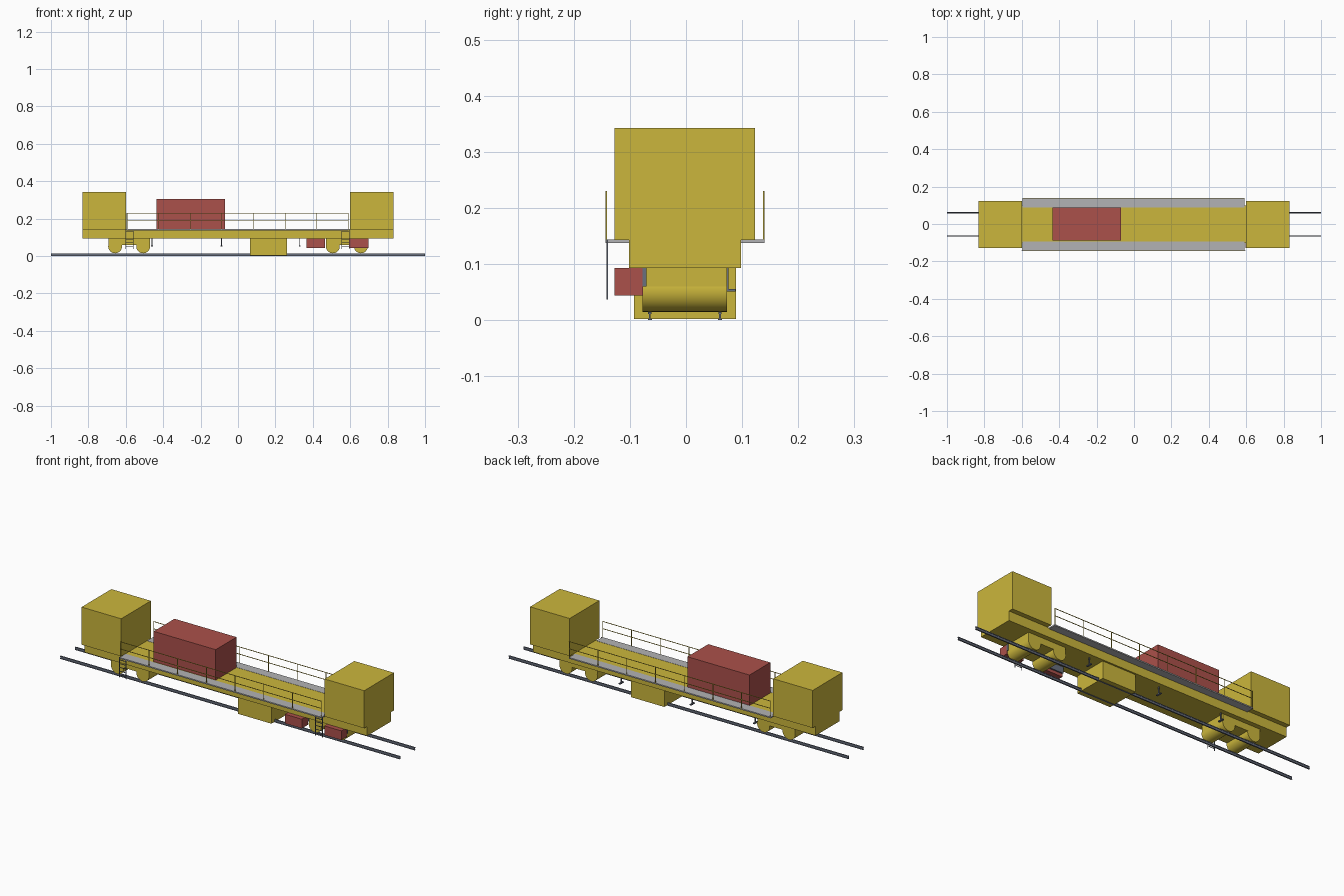
import bpy, math

if "Cube" in bpy.data.objects:
    bpy.data.objects.remove(bpy.data.objects["Cube"])

CY = -0.002  # lateral centre of the vehicle


def material(name, rgb):
    m = bpy.data.materials.new(name)
    m.diffuse_color = (*rgb, 1)
    m.use_nodes = True
    m.node_tree.nodes["Principled BSDF"].inputs["Base Color"].default_value = m.diffuse_color
    return m


YELLOW = material("yellow paint", (0.60, 0.47, 0.045))
RED = material("red paint", (0.41, 0.082, 0.07))
GREY = material("light grey grating", (0.45, 0.45, 0.46))
STEEL = material("blue grey steel", (0.14, 0.16, 0.21))


def box(name, x, y, z, mat):
    """Box from (min, max) pairs."""
    bpy.ops.mesh.primitive_cube_add(size=1, location=[(a + b) / 2 for a, b in (x, y, z)])
    o = bpy.context.object
    o.name = name
    o.scale = [b - a for a, b in (x, y, z)]
    bpy.ops.object.transform_apply(location=False, rotation=False)
    o.data.materials.append(mat)
    return o


def cylinder_y(name, x, z, r, y, mat):
    """Cylinder lying across the vehicle."""
    bpy.ops.mesh.primitive_cylinder_add(vertices=32, radius=r, depth=y[1] - y[0],
                                        location=(x, (y[0] + y[1]) / 2, z),
                                        rotation=(math.pi / 2, 0, 0))
    o = bpy.context.object
    o.name = name
    o.data.materials.append(mat)
    bpy.ops.object.shade_smooth_by_angle()


def span(c, half):
    return (c - half, c + half)


# Track rails: foot, web and head
for s in (-1, 1):
    y = CY + s * 0.0625
    box("track_rail_foot", (-1, 1), span(y, 0.0035), (0, 0.003), STEEL)
    box("track_rail_web", (-1, 1), span(y, 0.0015), (0.003, 0.011), STEEL)
    box("track_rail_head", (-1, 1), span(y, 0.003), (0.011, 0.015), STEEL)

# Main frame, end cabins and underfloor tank
box("main_frame", (-0.832, 0.832), span(CY, 0.1), (0.093, 0.143), YELLOW)
for s in (-1, 1):
    box("cabin", span(s * 0.7155, 0.1165), span(CY, 0.125), (0.143, 0.343), YELLOW)
box("underfloor_tank", (0.065, 0.262), span(CY, 0.091), (0.002, 0.093), YELLOW)

# Equipment housing on the deck
box("deck_housing", (-0.435, -0.07), span(CY + 0.002, 0.0875), (0.143, 0.305), RED)

# Bogies with two wheel drums each
for s in (-1, 1):
    box("bogie_frame", span(s * 0.582, 0.111), span(CY, 0.075), (0.058, 0.093), YELLOW)
    for dx in (-0.075, 0.075):
        cylinder_y("wheel_drum", s * 0.582 + dx, 0.052, 0.037, span(CY, 0.0751), YELLOW)

# Side boxes with their mounting plates
for x in ((0.365, 0.465), (0.597, 0.697)):
    box("side_box", x, (-0.127, -0.077), (0.044, 0.093), RED)
    box("side_box_mount", (x[0], x[1] + 0.001), (-0.0775, -0.070), (0.060, 0.093), STEEL)

# Hanging sensor posts with foot plates
for x in (-0.46, -0.088, 0.33):
    box("sensor_post", span(x, 0.0025), span(0.073, 0.0025), (0.055, 0.093), STEEL)
    box("sensor_foot", span(x, 0.005), span(0.073, 0.015), (0.051, 0.056), STEEL)

# Walkways and handrails on both sides
for s in (-1, 1):
    box("walkway", (-0.597, 0.592), span(CY + s * 0.116, 0.0255), (0.1375, 0.144), GREY)
    y = span(CY + s * 0.1405, 0.0013)
    for z in (0.19, 0.2285):
        box("handrail", (-0.595, 0.59), y, span(z, 0.0013), YELLOW)
    for i in range(8):
        x = -0.5935 + i * 0.169
        box("handrail_post", span(x, 0.0015), y, (0.144, 0.23), YELLOW)

# Access ladders on the front side
for x in (-0.58, 0.575):
    for s in (-1, 1):
        box("ladder_stile", span(x + s * 0.02, 0.0017), span(-0.1405, 0.0015), (0.037, 0.144), STEEL)
    for i in range(5):
        box("ladder_rung", span(x, 0.02), span(-0.1405, 0.0013), span(0.05 + i * 0.02, 0.0013), STEEL)
